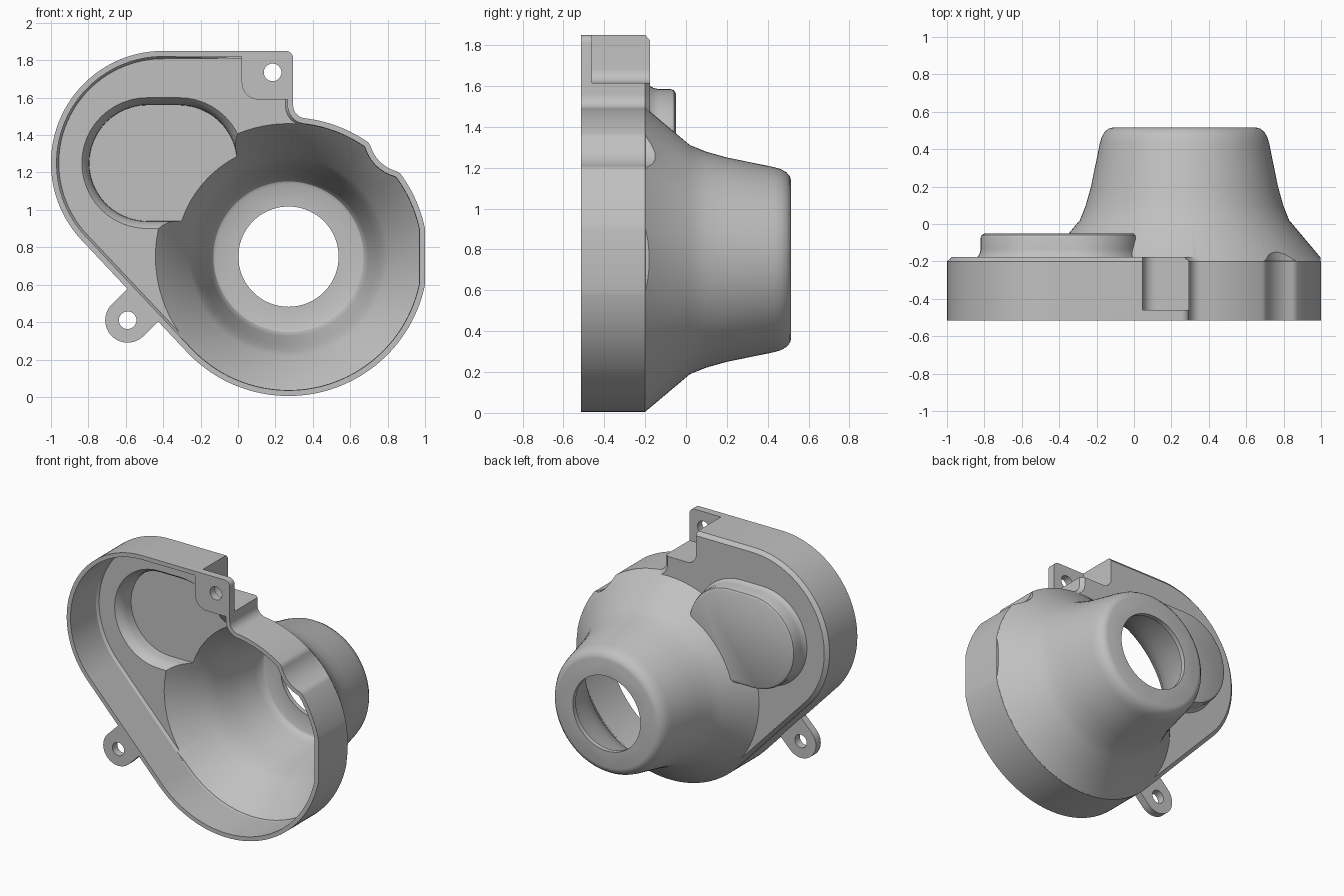
import bpy, bmesh
from math import sin, cos, acos, atan2, radians, pi, hypot

if "Cube" in bpy.data.objects:
    bpy.data.objects.remove(bpy.data.objects["Cube"])

FRONT, TAB_BACK, RIM, PLATE = -0.515, -0.46, -0.2, -0.177
BELL, BELL_R = (0.27, 0.75), 0.745
LOBE, LOBE_R = (-0.4, 1.25), 0.6


def arc(c, r, a0, a1, n=12):
    """Points on an arc in the XZ plane, angles in radians."""
    steps = [a0 + (a1 - a0) * i / n for i in range(n + 1)]
    return [(c[0] + r * cos(a), c[1] + r * sin(a)) for a in steps]


def circle(c, r, n=96):
    return arc(c, r, 0, 2 * pi, n)[:-1]


def polar(c, r, a):
    return (c[0] + r * cos(a), c[1] + r * sin(a))


def heading(a, b):
    return atan2(b[1] - a[1], b[0] - a[0])


def stadium(a, b, r, n=24):
    t = heading(a, b)
    return arc(b, r, t - pi / 2, t + pi / 2, n) + arc(a, r, t + pi / 2, t + 1.5 * pi, n)


def outline(d=0.0):
    """Housing outline, moved inwards by d."""
    # straight side tangent to both round ends
    span = hypot(BELL[0] - LOBE[0], BELL[1] - LOBE[1])
    tangent = heading(LOBE, BELL) - acos((LOBE_R - BELL_R) / span)
    pts = arc(LOBE, LOBE_R - d, tangent + 2 * pi, pi / 2, 48)
    # screw tab corner and the hollow below it
    pts += arc((0.255, 1.81), max(0.04 - d, 0.004), pi / 2, 0, 6)
    hollow_r = 0.07
    hx = 0.295 + hollow_r
    hollow = (hx, BELL[1] + ((BELL_R + hollow_r) ** 2 - (hx - BELL[0]) ** 2) ** 0.5)
    start = heading(BELL, hollow)
    pts += arc(hollow, hollow_r + d, pi, start + pi, 10)
    # round end with a scooped notch
    notch_r, soft, reach, mid = 0.2, 0.06, 0.905, radians(45.9)
    notch = polar(BELL, reach, mid)
    inner = BELL_R - soft
    swing = acos((inner ** 2 + reach ** 2 - (notch_r + soft) ** 2) / (2 * inner * reach))
    c1, c2 = polar(BELL, inner, mid + swing), polar(BELL, inner, mid - swing)
    pts += arc(BELL, BELL_R - d, start, mid + swing, 14)[1:-1]
    pts += arc(c1, soft - d, mid + swing, heading(c1, notch), 8)
    pts += arc(notch, notch_r + d, heading(notch, c1) % (2 * pi),
               heading(notch, c2) % (2 * pi), 14)[1:-1]
    pts += arc(c2, soft - d, heading(c2, notch), mid - swing, 8)
    # flat on the side, then the rest of the round end
    flat = acos((0.73 - d) / (BELL_R - d))
    pts += arc(BELL, BELL_R - d, mid - swing, flat, 10)[1:]
    pts += arc(BELL, BELL_R - d, -flat, tangent, 60)
    return pts


def loft(name, layers):
    """Solid from (y, ring) layers with equal ring sizes."""
    bm = bmesh.new()
    rings = [[bm.verts.new((x, y, z)) for x, z in ring] for y, ring in layers]
    n = len(rings[0])
    for a, b in zip(rings, rings[1:]):
        for i in range(n):
            j = (i + 1) % n
            bm.faces.new((a[i], a[j], b[j], b[i]))
    bm.faces.new(rings[0])
    bm.faces.new(rings[-1])
    bmesh.ops.recalc_face_normals(bm, faces=bm.faces)
    mesh = bpy.data.meshes.new(name)
    bm.to_mesh(mesh)
    bm.free()
    obj = bpy.data.objects.new(name, mesh)
    bpy.context.collection.objects.link(obj)
    return obj


def prism(name, ring, y0, y1):
    return loft(name, [(y0, ring), (y1, ring)])


def combine(target, tool, operation):
    """Apply a boolean and discard the tool."""
    mod = target.modifiers.new("combine", 'BOOLEAN')
    mod.operation, mod.solver, mod.object = operation, 'EXACT', tool
    graph = bpy.context.evaluated_depsgraph_get()
    mesh = bpy.data.meshes.new_from_object(target.evaluated_get(graph))
    target.modifiers.clear()
    target.data = mesh
    bpy.data.objects.remove(tool)


def bell(name, profile, inset):
    obj = loft(name, [(y, circle(BELL, r)) for y, r in profile])
    combine(obj, prism("bell_clip", outline(inset), -0.28, 0.9), 'INTERSECT')
    return obj


def bulge(name, profile):
    return loft(name, [(y, stadium((-0.485, 1.25), (-0.315, 1.25), r)) for y, r in profile])


def tab_block(name, x, z, r, y0, y1):
    ring = arc((x + r, z + r), r, pi, 1.5 * pi, 10) + [(0.6, z), (0.6, 2), (x, 2)]
    return prism(name, ring, y0, y1)


# Outer form: flanged body, bell, side bulge, screw ear
housing = loft("housing", [(FRONT, outline()), (RIM, outline()), (PLATE, outline(0.026))])
combine(housing, tab_block("tab_recess", 0.045, 1.615, 0.07, TAB_BACK, 0.1), 'DIFFERENCE')
combine(housing, bell("bell_outer", [
    (-0.25, 0.787), (0.02, 0.56), (0.1, 0.528), (0.2, 0.5), (0.43, 0.453), (0.465, 0.443),
    (0.492, 0.427), (0.509, 0.407), (0.515, 0.385)], 0.002), 'UNION')
combine(housing, bulge("bulge_outer", [
    (-0.195, 0.36), (-0.177, 0.352), (-0.16, 0.341), (-0.135, 0.335), (-0.075, 0.335),
    (-0.059, 0.329), (-0.05, 0.313)]), 'UNION')
EAR = (-0.59, 0.41)
combine(housing, prism("screw_ear", stadium(EAR, (-0.45, 0.55), 0.12), FRONT, TAB_BACK), 'UNION')

# Hollow inside
cavity = loft("cavity", [(-0.6, outline(0.03)), (-0.225, outline(0.03)), (-0.207, outline(0.042))])
combine(cavity, tab_block("tab_solid", 0.02, 1.59, 0.09, -0.7, 0.1), 'DIFFERENCE')
combine(housing, cavity, 'DIFFERENCE')
combine(housing, bulge("bulge_inner", [
    (-0.23, 0.352), (-0.207, 0.35), (-0.185, 0.332), (-0.155, 0.318), (-0.13, 0.312),
    (-0.078, 0.31)]), 'DIFFERENCE')
combine(housing, bell("bell_inner", [
    (-0.3, 0.79), (0.005, 0.532), (0.09, 0.5), (0.19, 0.472), (0.42, 0.425), (0.455, 0.415),
    (0.475, 0.402), (0.482, 0.388), (0.482, 0.268), (0.8, 0.268)], 0.032), 'DIFFERENCE')

# Screw holes
for centre in (EAR, (0.185, 1.735)):
    combine(housing, prism("screw_hole", circle(centre, 0.047, 40), -0.6, -0.4), 'DIFFERENCE')

# Material and shading
grey = bpy.data.materials.new("light_grey")
grey.use_nodes = True
colour = (0.53, 0.53, 0.53, 1)
grey.diffuse_color = colour
grey.node_tree.nodes["Principled BSDF"].inputs["Base Color"].default_value = colour
housing.data.materials.clear()
housing.data.materials.append(grey)

bpy.ops.object.select_all(action='DESELECT')
housing.select_set(True)
bpy.context.view_layer.objects.active = housing
bpy.ops.object.shade_smooth_by_angle(angle=radians(30))
